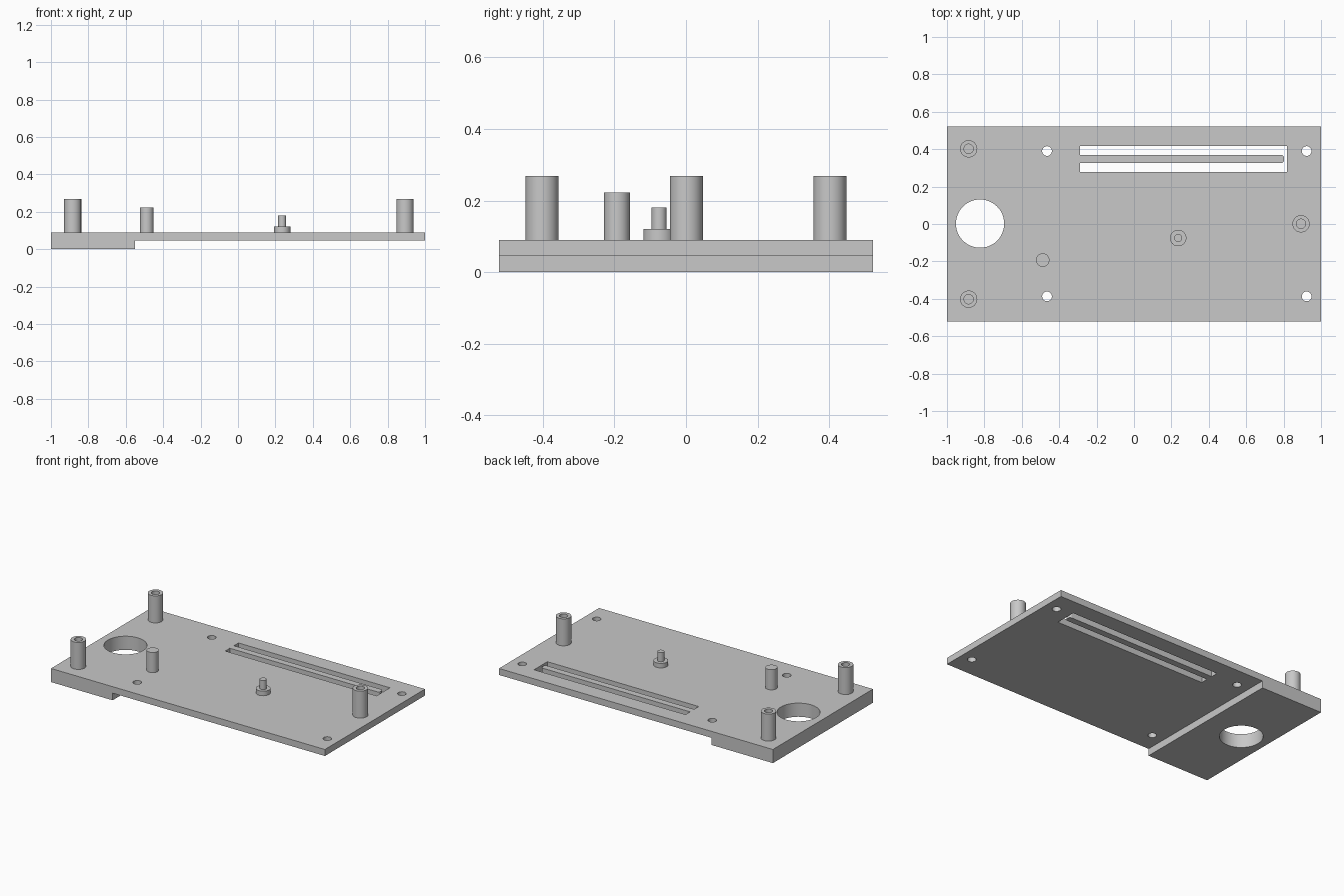
import bpy
import bmesh
from math import cos, sin, pi, radians
from mathutils import Vector

default = bpy.data.objects.get("Cube")
if default:
    bpy.data.objects.remove(default, do_unlink=True)

GREY = (0.58, 0.58, 0.58, 1)
grey = bpy.data.materials.new("light grey")
grey.use_nodes = True
grey.diffuse_color = GREY
grey.node_tree.nodes["Principled BSDF"].inputs["Base Color"].default_value = GREY

TOP, STEP, HALF_Y = 0.09, 0.047, 0.522


def prism(name, outline, direction):
    """Extrude a closed outline of points along a direction."""
    bm = bmesh.new()
    face = bm.faces.new([bm.verts.new(p) for p in outline])
    ext = bmesh.ops.extrude_face_region(bm, geom=[face])
    moved = [v for v in ext["geom"] if isinstance(v, bmesh.types.BMVert)]
    bmesh.ops.translate(bm, verts=moved, vec=Vector(direction))
    bmesh.ops.recalc_face_normals(bm, faces=bm.faces)
    mesh = bpy.data.meshes.new(name)
    bm.to_mesh(mesh)
    bm.free()
    mesh.materials.append(grey)
    obj = bpy.data.objects.new(name, mesh)
    bpy.context.collection.objects.link(obj)
    return obj


def arc(x, y, z, r, start, end, n):
    angles = [start + (end - start) * i / n for i in range(n + 1)]
    return [(x + r * cos(a), y + r * sin(a), z) for a in angles]


def turned(name, x, y, profile, n=40):
    """Spin a radius/height profile about a vertical axis."""
    bm = bmesh.new()
    verts = [bm.verts.new((r, 0, z)) for r, z in profile]
    edges = [bm.edges.new(pair) for pair in zip(verts, verts[1:])]
    bmesh.ops.spin(bm, geom=verts + edges, cent=(0, 0, 0), axis=(0, 0, 1),
                   angle=2 * pi, steps=n, use_duplicate=False)
    bmesh.ops.remove_doubles(bm, verts=bm.verts, dist=0.0002)
    bmesh.ops.recalc_face_normals(bm, faces=bm.faces)
    mesh = bpy.data.meshes.new(name)
    bm.to_mesh(mesh)
    bm.free()
    mesh.materials.append(grey)
    obj = bpy.data.objects.new(name, mesh)
    obj.location = (x, y, 0)
    bpy.context.collection.objects.link(obj)
    smooth(obj)
    return obj


def smooth(obj):
    bpy.ops.object.select_all(action="DESELECT")
    obj.select_set(True)
    bpy.context.view_layer.objects.active = obj
    bpy.ops.object.shade_smooth_by_angle(angle=radians(30))


def cut(target, cutter):
    mod = target.modifiers.new(cutter.name, "BOOLEAN")
    mod.operation = "DIFFERENCE"
    mod.solver = "EXACT"
    mod.object = cutter
    bpy.context.view_layer.objects.active = target
    bpy.ops.object.modifier_apply(modifier=mod.name)
    bpy.data.objects.remove(cutter, do_unlink=True)


# Base plate with a thicker block at the right end
section = [(-1, 0), (-0.55, 0), (-0.55, STEP), (1, STEP), (1, TOP), (-1, TOP)]
plate = prism("base_plate", [(x, -HALF_Y, z) for x, z in section], (0, 2 * HALF_Y, 0))

# Large round opening and four screw holes
holes = [(-0.823, 0.002, 0.129)]
holes += [(x, y, 0.026) for x in (-0.465, 0.923) for y in (-0.387, 0.39)]
for x, y, r in holes:
    circle = arc(x, y, -0.1, r, 0, 2 * pi, 48)[:-1]
    cut(plate, prism("hole_cutter", circle, (0, 0, 0.4)))

# U-shaped slot that leaves a round-ended tongue
x0, x1, tip, r = -0.288, 0.818, 0.803, 0.017
low, high, t_low, t_high = 0.278, 0.417, 0.326, 0.369
slot = [(x0, low, 0), (x1, low, 0), (x1, high, 0), (x0, high, 0), (x0, t_high, 0)]
slot += arc(tip - r, t_high - r, 0, r, pi / 2, 0, 8)
slot += arc(tip - r, t_low + r, 0, r, 0, -pi / 2, 8)
slot.append((x0, t_low, 0))
cut(plate, prism("slot_cutter", slot, (0, 0, 0.2)))
smooth(plate)

# Hollow standoffs
tube = [(0, TOP), (0.025, TOP), (0.025, 0.268), (0.046, 0.268), (0.046, STEP + 0.01), (0, STEP + 0.01)]
standoffs = {"standoff_front_right": (-0.884, -0.402),
             "standoff_back_right": (-0.884, 0.402),
             "standoff_left": (0.893, 0.001)}
for name, (x, y) in standoffs.items():
    turned(name, x, y, tube)

# Solid support post
turned("support_post", -0.488, -0.193, [(0, 0.223), (0.036, 0.223), (0.036, 0.06), (0, 0.06)])

# Stepped locating pin
turned("locating_pin", 0.236, -0.075,
       [(0, 0.18), (0.021, 0.18), (0.021, 0.12), (0.044, 0.12), (0.044, 0.06), (0, 0.06)])
